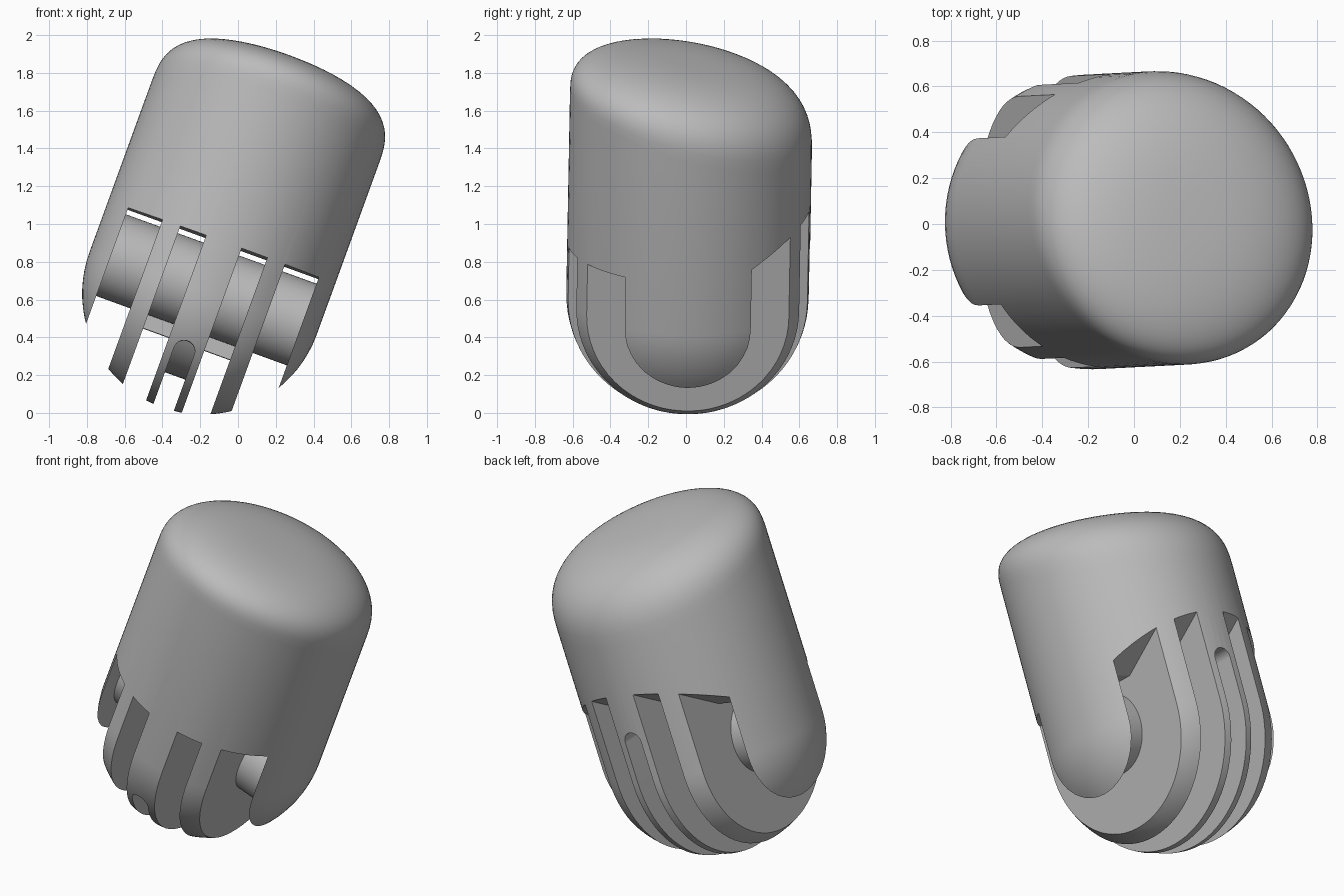
import bpy
import bmesh
from math import sin, cos, pi, radians
from mathutils import Matrix

if "Cube" in bpy.data.objects:
    bpy.data.objects.remove(bpy.data.objects["Cube"])

TILT = Matrix.Rotation(radians(20), 4, 'Y') @ Matrix.Rotation(radians(-1), 4, 'X')
MID, SLOT_MID, RAD, HINGE = -0.39, -0.38, 0.64, 0.53

grey = bpy.data.materials.new("plain grey")
grey.use_nodes = True
COLOUR = (0.5, 0.5, 0.5, 1)
grey.diffuse_color = COLOUR
grey.node_tree.nodes["Principled BSDF"].inputs["Base Color"].default_value = COLOUR


def finish(name, bm):
    bmesh.ops.recalc_face_normals(bm, faces=bm.faces)
    mesh = bpy.data.meshes.new(name)
    bm.to_mesh(mesh)
    bm.free()
    mesh.materials.append(grey)
    ob = bpy.data.objects.new(name, mesh)
    bpy.context.collection.objects.link(ob)
    ob.matrix_world = TILT
    return ob


def prism(name, profile, x0, x1):
    """Extrude a (y, z) outline along the hinge direction."""
    bm = bmesh.new()
    face = bm.faces.new([bm.verts.new((x0, y, z)) for y, z in profile])
    new = bmesh.ops.extrude_face_region(bm, geom=[face])["geom"]
    bmesh.ops.translate(bm, vec=(x1 - x0, 0, 0),
                        verts=[v for v in new if isinstance(v, bmesh.types.BMVert)])
    return finish(name, bm)


def rod(name, radius, length, centre, axis):
    bm = bmesh.new()
    turn = Matrix.Rotation(pi / 2, 4, axis)
    bmesh.ops.create_cone(bm, cap_ends=True, segments=64, radius1=radius, radius2=radius,
                          depth=length, matrix=Matrix.Translation(centre) @ turn)
    return finish(name, bm)


def dome_height(y, rho):
    """Lopsided fingertip: the back is lower and rounder than the front."""
    return 1.50 - 0.25 * y + (0.335 + 0.1 * y) * max(0, 1 - rho ** 2.8) ** (1 / 2.8)


# Body: round lower end, straight barrel, lopsided dome
SEG, STEPS = 96, 20
bm = bmesh.new()
rings = []
for i in range(1, STEPS + 1):
    a = i / STEPS * pi / 2
    rings.append((sin(a), lambda y, a=a: HINGE - RAD * cos(a)))
for i in range(STEPS):
    a = i / STEPS * pi / 2
    rho = cos(a) ** (2 / 2.8)
    rings.append((rho, lambda y, r=rho: dome_height(y, r)))
loops = []
for rho, height in rings:
    loop = []
    for k in range(SEG):
        t = 2 * pi * k / SEG
        y = RAD * 1.005 * rho * sin(t)
        loop.append(bm.verts.new((MID + RAD * rho * cos(t), y, height(y))))
    loops.append(loop)
for low, high in zip(loops, loops[1:]):
    for k in range(SEG):
        n = (k + 1) % SEG
        bm.faces.new((low[k], low[n], high[n], high[k]))
for loop, z in ((loops[0], HINGE - RAD), (loops[-1], dome_height(0, 0))):
    tip = bm.verts.new((MID, 0, z))
    for k in range(SEG):
        bm.faces.new((loop[k], loop[(k + 1) % SEG], tip))
body = finish("finger_body", bm)

# Hinge slots, with a slanted roof at the back
slot = [(-1, -0.5), (-1, 0.815), (0.24, 0.815), (1, 1.256), (1, -0.5)]
cutters = []
for side in (-1, 1):
    for near, far in ((0.10, 0.245), (0.345, 0.537)):
        cutters.append(prism("slot_cutter", slot, SLOT_MID + side * near, SLOT_MID + side * far))

# Cord channel around the middle knuckle, with round ends
HALF, DEPTH, TOP = 0.057, 0.46, 0.77
arc = [radians(211 + 149 * i / 32) for i in range(33)]
inner = [(DEPTH * cos(a), HINGE + DEPTH * sin(a)) for a in arc] + [(DEPTH, TOP)]
outer = [(0.9 * cos(a), HINGE + 0.9 * sin(a)) for a in arc] + [(0.9, TOP)]
cutters.append(prism("channel_cutter", inner + outer[::-1], SLOT_MID - HALF, SLOT_MID + HALF))
cutters.append(rod("channel_back_end", HALF, 0.44, (SLOT_MID, DEPTH + 0.22, TOP), 'X'))
cutters.append(rod("channel_front_end", HALF, 0.5, (SLOT_MID, -0.64, 0.2), 'X'))

# Apply the cuts
bpy.context.view_layer.objects.active = body
for cutter in cutters:
    mod = body.modifiers.new("cut", 'BOOLEAN')
    mod.operation, mod.solver, mod.object = 'DIFFERENCE', 'EXACT', cutter
    bpy.ops.object.modifier_apply(modifier=mod.name)
    bpy.data.objects.remove(cutter)

# Hinge pin and the small web behind it
pin = rod("hinge_pin", 0.23, 1.1, (SLOT_MID, 0, 0.555), 'Y')
prism("pin_web", [(0.02, 0.25), (0.16, 0.25), (0.16, 0.5), (0.02, 0.5)],
      SLOT_MID - 0.3, SLOT_MID + 0.3)

bpy.ops.object.select_all(action='DESELECT')
for ob in (body, pin):
    ob.select_set(True)
bpy.context.view_layer.objects.active = body
bpy.ops.object.shade_smooth_by_angle(angle=radians(30))
